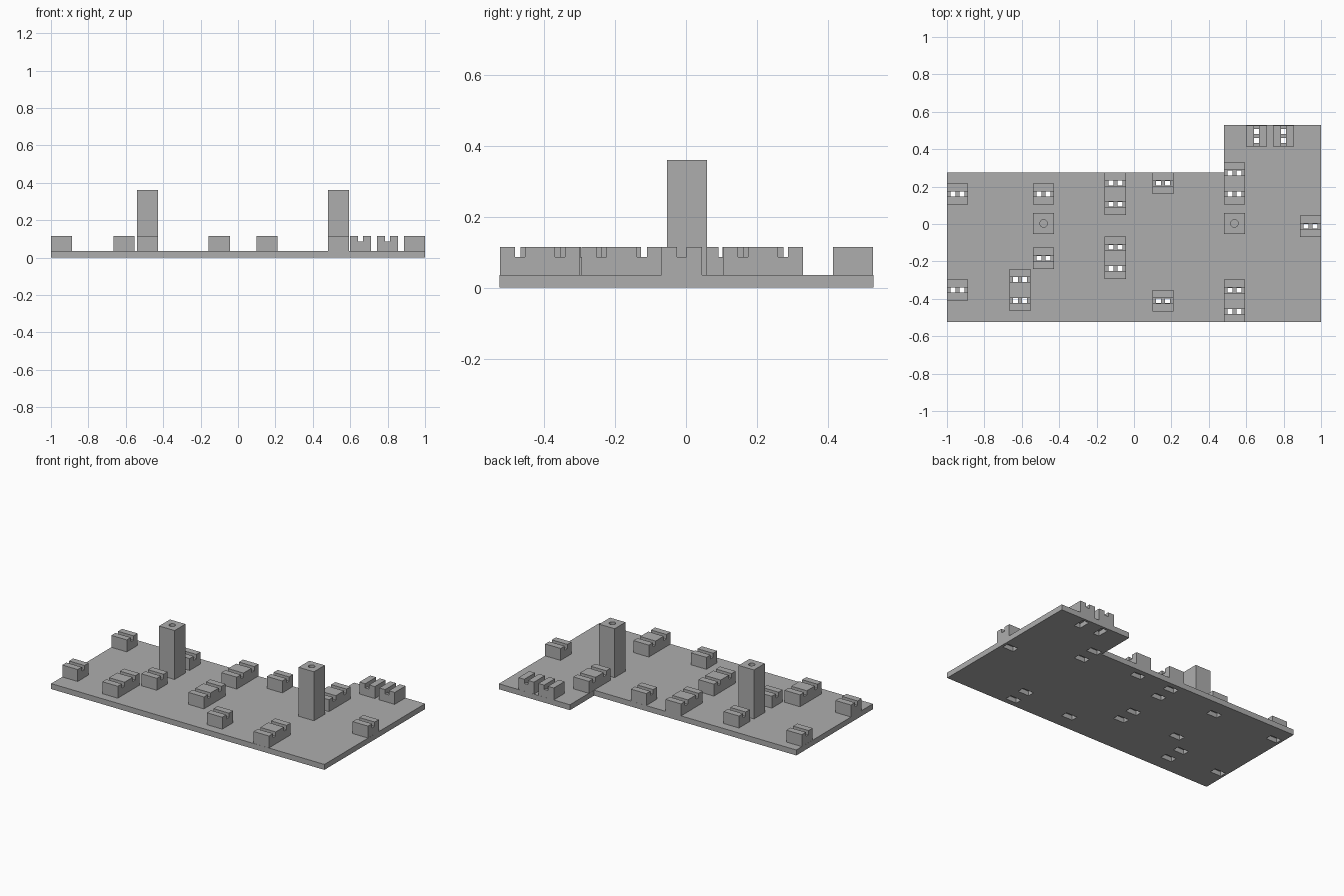
import bpy, bmesh
from mathutils import Matrix, Vector

cube = bpy.data.objects.get("Cube")
if cube:
    bpy.data.objects.remove(cube, do_unlink=True)

grey = bpy.data.materials.new("plain_grey")
grey.use_nodes = True
colour = (0.42, 0.42, 0.42, 1)
grey.diffuse_color = colour
grey.node_tree.nodes["Principled BSDF"].inputs["Base Color"].default_value = colour

PLATE = 0.036    # plate thickness
TOP = 0.115      # top of the tie mounts
UNIT = 0.113     # width of one mount
SLOT = 0.028     # tie slot width


def add_box(bm, x, y, sx, sy, z0, z1):
    m = Matrix.Translation((x, y, (z0 + z1) / 2)) @ Matrix.Diagonal((sx, sy, z1 - z0, 1))
    bmesh.ops.create_cube(bm, size=1, matrix=m)


def finish(bm, name):
    mesh = bpy.data.meshes.new(name)
    bm.to_mesh(mesh)
    bm.free()
    ob = bpy.data.objects.new(name, mesh)
    mesh.materials.append(grey)
    bpy.context.collection.objects.link(ob)
    return ob


def cut(ob, *cutters):
    bpy.context.view_layer.objects.active = ob
    for c in cutters:
        mod = ob.modifiers.new("cut", 'BOOLEAN')
        mod.operation = 'DIFFERENCE'
        mod.solver = 'EXACT'
        mod.object = c
        bpy.ops.object.modifier_apply(modifier=mod.name)


# Base plate: L-shaped outline
bm = bmesh.new()
outline = [(-1, -.525), (1, -.525), (1, .528), (.48, .528), (.48, .275), (-1, .275)]
face = bm.faces.new([bm.verts.new((x, y, 0)) for x, y in outline])
up = bmesh.ops.extrude_face_region(bm, geom=[face])["geom"]
bmesh.ops.translate(bm, vec=(0, 0, PLATE), verts=[v for v in up if isinstance(v, bmesh.types.BMVert)])
bmesh.ops.recalc_face_normals(bm, faces=bm.faces)
plate = finish(bm, "base_plate")

# Mounts: centre x, centre y, number of slots, slot runs along y
mounts = [
    (-.943, .16, 1, 0), (-.483, .16, 1, 0), (-.10, .162, 2, 0), (.155, .218, 1, 0),
    (.537, .217, 2, 0), (.943, -.012, 1, 0), (-.483, -.183, 1, 0), (-.10, -.181, 2, 0),
    (-.61, -.353, 2, 0), (-.943, -.353, 1, 0), (.155, -.41, 1, 0), (.537, -.411, 2, 0),
    (.655, .471, 1, 1), (.80, .471, 1, 1),
]
grooves, holes, pockets = bmesh.new(), bmesh.new(), bmesh.new()
blocks = []
for i, (x, y, count, turned) in enumerate(mounts):
    bm = bmesh.new()
    add_box(bm, x, y, UNIT, UNIT * count, PLATE, TOP)
    blocks.append(finish(bm, f"tie_mount_{i + 1}"))
    for k in range(count):
        cy = y + (k - (count - 1) / 2) * UNIT
        size = lambda a, b: (b, a) if turned else (a, b)
        add_box(grooves, x, cy, *size(UNIT + .012, SLOT), TOP - .028, TOP + .03)
        add_box(pockets, x, cy, *size(.08, .045), -.03, .03)
        for d in (-.024, .024):
            dx, dy = size(d, 0)
            add_box(holes, x + dx, cy + dy, .027, .026, -.05, TOP + .05)

groove_cutter = finish(grooves, "groove_cutter")
hole_cutter = finish(holes, "hole_cutter")
pocket_cutter = finish(pockets, "pocket_cutter")
for block in blocks:
    cut(block, groove_cutter, hole_cutter)
cut(plate, pocket_cutter, hole_cutter)

# Posts with a blind screw hole in the top
bm = bmesh.new()
for x in (-.483, .537):
    bmesh.ops.create_cone(bm, cap_ends=True, segments=24, radius1=.02, radius2=.02, depth=.2,
                          matrix=Matrix.Translation((x, .003, .36)))
screw_cutter = finish(bm, "screw_hole_cutter")
for name, x in (("right_post", -.483), ("left_post", .537)):
    bm = bmesh.new()
    add_box(bm, x, .003, UNIT, UNIT, PLATE, .36)
    cut(finish(bm, name), screw_cutter)

for helper in (groove_cutter, hole_cutter, pocket_cutter, screw_cutter):
    bpy.data.objects.remove(helper, do_unlink=True)
